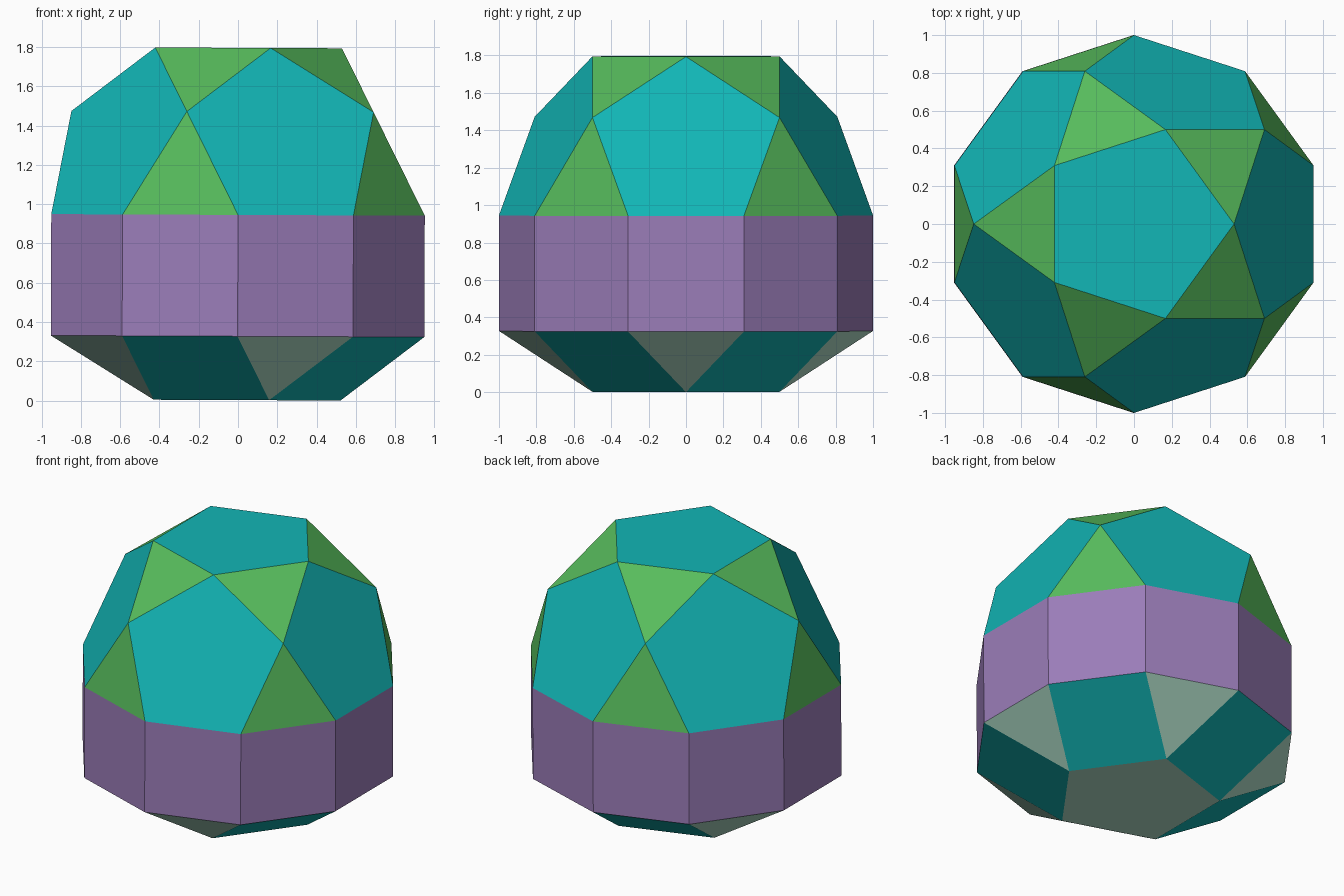
import bpy, math
from mathutils import Vector, Matrix

if "Cube" in bpy.data.objects:
    bpy.data.objects.remove(bpy.data.objects["Cube"])

EDGE = 2 * math.sin(math.radians(18))          # edge length for a decagon of radius 1
R_MID = 0.8507                                 # middle ring of the dome
R_CAP = EDGE * R_MID                           # top and bottom pentagons
Z_BAND = EDGE * R_CAP                          # height of the lower cup
Z_RIM = Z_BAND + EDGE
Z_MID = Z_RIM + R_CAP
Z_TOP = Z_RIM + R_MID
CENTRE = Vector((0, 0, Z_TOP / 2))
TILT = Matrix.Rotation(0.0043, 3, 'Y')         # the solid leans very slightly
LIFT = 0.0023


def material(name, rgb):
    lin = [(c / 255 / 12.92) if c < 10.3 else ((c / 255 + 0.055) / 1.055) ** 2.4 for c in rgb]
    m = bpy.data.materials.new(name)
    m.diffuse_color = (*lin, 1)
    m.use_nodes = True
    m.node_tree.nodes["Principled BSDF"].inputs["Base Color"].default_value = m.diffuse_color
    return m


teal = material("teal", (18, 182, 182))
green = material("leaf_green", (87, 188, 92))
purple = material("purple", (155, 125, 185))
mint = material("pale_mint", (178, 224, 204))


def at(radius, degrees, z):
    a = math.radians(degrees)
    return Vector((radius * math.cos(a), radius * math.sin(a), z))


def build(name, faces, mats):
    """faces: list of (corner points, material index); every face is turned outward."""
    verts, index, polys = [], {}, []
    for pts, _ in faces:
        normal = (pts[1] - pts[0]).cross(pts[2] - pts[1])
        mid = sum(pts, Vector()) / len(pts)
        if normal.dot(mid - CENTRE) < 0:
            pts = pts[::-1]
        poly = []
        for p in pts:
            key = tuple(round(c, 4) for c in p)
            if key not in index:
                index[key] = len(verts)
                verts.append(TILT @ (p - CENTRE) + CENTRE + Vector((0, 0, LIFT)))
            poly.append(index[key])
        polys.append(poly)
    mesh = bpy.data.meshes.new(name)
    mesh.from_pydata(verts, [], polys)
    for m in mats:
        mesh.materials.append(m)
    for poly, (_, mi) in zip(mesh.polygons, faces):
        poly.material_index = mi
    bpy.context.collection.objects.link(bpy.data.objects.new(name, mesh))


FIFTHS = [72 * i for i in range(5)]

# Upper dome: pentagons with triangles between them
dome = [([at(R_CAP, a, Z_TOP) for a in FIFTHS], 0)]
for a in FIFTHS:
    dome.append(([at(1, a - 18, Z_RIM), at(1, a + 18, Z_RIM), at(R_MID, a + 36, Z_MID),
                  at(R_CAP, a, Z_TOP), at(R_MID, a - 36, Z_MID)], 0))
    dome.append(([at(1, a + 18, Z_RIM), at(1, a + 54, Z_RIM), at(R_MID, a + 36, Z_MID)], 1))
    dome.append(([at(R_CAP, a, Z_TOP), at(R_MID, a + 36, Z_MID), at(R_CAP, a + 72, Z_TOP)], 1))
build("upper_dome", dome, [teal, green])

# Middle band: ten square walls
band = [([at(1, a - 18, Z_BAND), at(1, a + 18, Z_BAND), at(1, a + 18, Z_RIM), at(1, a - 18, Z_RIM)], 0)
        for a in range(0, 360, 36)]
build("middle_band", band, [purple])

# Lower cup: squares and triangles around a pentagonal foot
cup = [([at(R_CAP, a, 0) for a in FIFTHS], 1)]
for a in FIFTHS:
    cup.append(([at(1, a - 18, Z_BAND), at(1, a + 18, Z_BAND), at(R_CAP, a, 0)], 1))
    cup.append(([at(1, a + 18, Z_BAND), at(1, a + 54, Z_BAND),
                 at(R_CAP, a + 72, 0), at(R_CAP, a, 0)], 0))
build("lower_cup", cup, [teal, mint])
